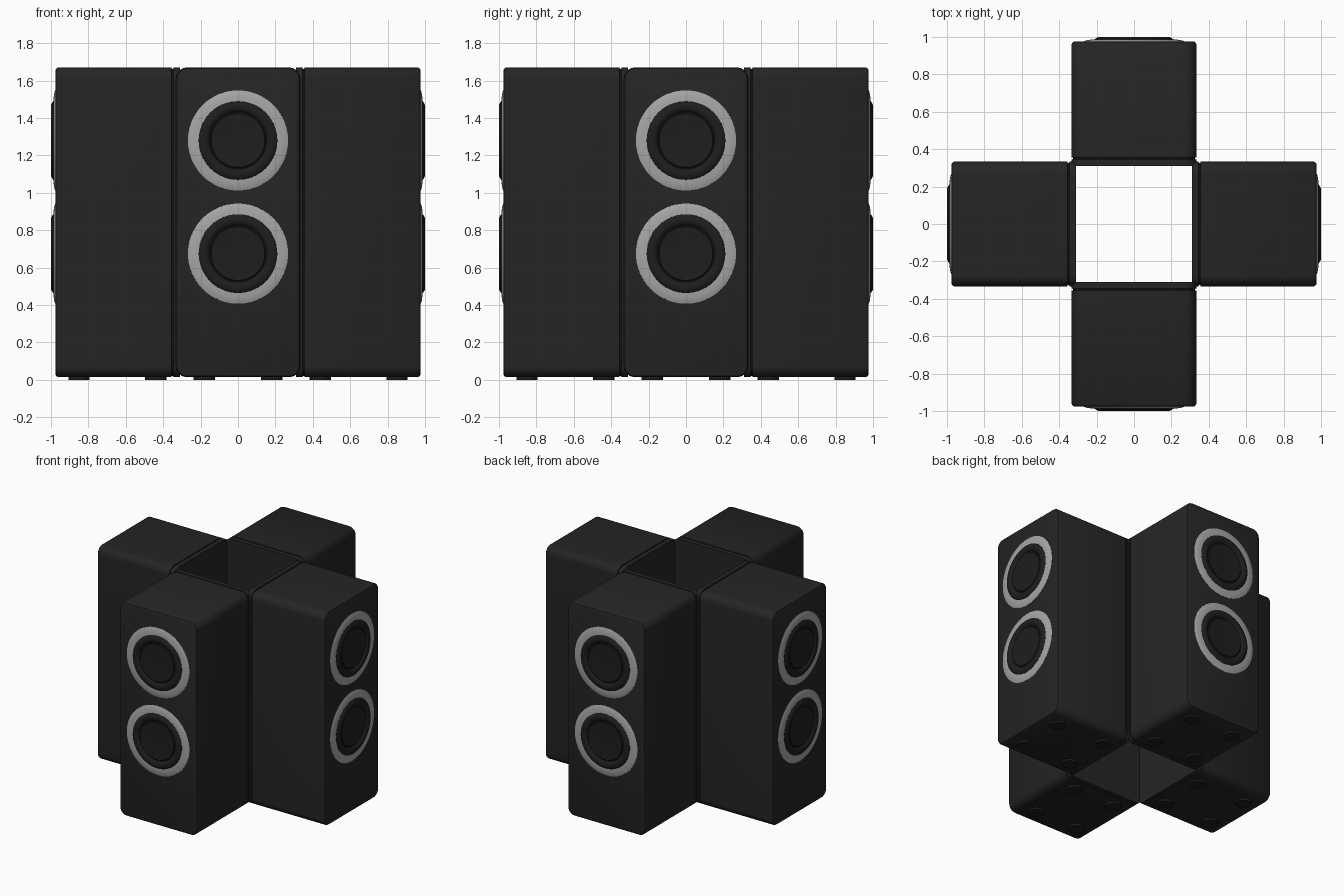
import bpy, bmesh, math

if "Cube" in bpy.data.objects:
    bpy.data.objects.remove(bpy.data.objects["Cube"])


def material(name, v):
    m = bpy.data.materials.new(name)
    m.diffuse_color = (v, v, v, 1)
    m.use_nodes = True
    m.node_tree.nodes["Principled BSDF"].inputs["Base Color"].default_value = m.diffuse_color
    return m


BLACK = material("cabinet black", 0.018)
RUBBER = material("driver black", 0.013)
SILVER = material("silver", 0.38)


def loft(name, rings, mat, cap_start=True, cap_end=True):
    """Skin a list of equal-length point rings into a mesh."""
    bm = bmesh.new()
    vr = [[bm.verts.new(p) for p in r] for r in rings]
    n = len(vr[0])
    for a, b in zip(vr, vr[1:]):
        for i in range(n):
            j = (i + 1) % n
            bm.faces.new((a[i], a[j], b[j], b[i]))
    if cap_start:
        bm.faces.new(vr[0])
    if cap_end:
        bm.faces.new(vr[-1])
    bmesh.ops.recalc_face_normals(bm, faces=bm.faces)
    me = bpy.data.meshes.new(name)
    bm.to_mesh(me)
    bm.free()
    me.materials.append(mat)
    return me


def rounded_ring(y, inset, hw=0.333, z0=0.015, z1=1.67, r=0.06, seg=8):
    """Rounded upright rectangle at depth y."""
    hw, z0, z1, r = hw - inset, z0 + inset, z1 - inset, r - inset
    pts = []
    for k, (cx, cz) in enumerate([(hw - r, z1 - r), (-hw + r, z1 - r),
                                  (-hw + r, z0 + r), (hw - r, z0 + r)]):
        for i in range(seg + 1):
            a = math.pi / 2 * (k + i / seg)
            pts.append((cx + r * math.cos(a), y, cz + r * math.sin(a)))
    return pts


def circle(r, y, cz, n=64):
    return [(r * math.cos(2 * math.pi * i / n), y, cz + r * math.sin(2 * math.pi * i / n))
            for i in range(n)]


def lathe(name, profile, cz, mat, closed=False):
    return loft(name, [circle(r, y, cz) for r, y in profile], mat, closed, True)


# cabinet: front bevel, long shell, seam groove, back panel
stations = [(-0.976, 0.014), (-0.972, 0.006), (-0.962, 0.0), (-0.356, 0.0),
            (-0.354, 0.007), (-0.347, 0.007), (-0.345, 0.0), (-0.31, 0.0)]
parts = [loft("cabinet", [rounded_ring(y, d) for y, d in stations], BLACK)]

# drivers: silver trim ring, then surround roll and cone
for label, cz in (("upper", 1.28), ("lower", 0.675)):
    trim = [(0.27, -0.97), (0.268, -0.977), (0.255, -0.982), (0.23, -0.986), (0.205, -0.987)]
    parts.append(loft(label + "_trim_ring", [circle(r, y, cz) for r, y in trim],
                      SILVER, False, False))
    cone = [(0.212, -0.975), (0.21, -0.988), (0.202, -0.994), (0.19, -1.0), (0.172, -0.999),
            (0.16, -0.994), (0.153, -0.985), (0.148, -0.985), (0.143, -0.99), (0.05, -0.988)]
    parts.append(lathe(label + "_driver_cone", cone, cz, RUBBER))

# four short round feet
for i, (x, y) in enumerate([(s * 0.18, y) for s in (-1, 1) for y in (-0.85, -0.44)]):
    rings = [[(x + 0.057 * math.cos(a * math.pi / 12), y + 0.057 * math.sin(a * math.pi / 12), z)
              for a in range(24)] for z in (0.0, 0.03)]
    parts.append(loft("foot_%d" % (i + 1), rings, RUBBER))

# four speakers facing outwards
for k, side in enumerate(("front", "right", "back", "left")):
    for me in parts:
        ob = bpy.data.objects.new(side + "_" + me.name, me)
        bpy.context.collection.objects.link(ob)
        ob.rotation_euler.z = k * math.pi / 2

bpy.ops.object.select_all(action='SELECT')
bpy.context.view_layer.objects.active = bpy.context.selected_objects[0]
for me in parts:
    me.polygons.foreach_set("use_smooth", [True] * len(me.polygons))
    me.set_sharp_from_angle(angle=math.radians(32))
